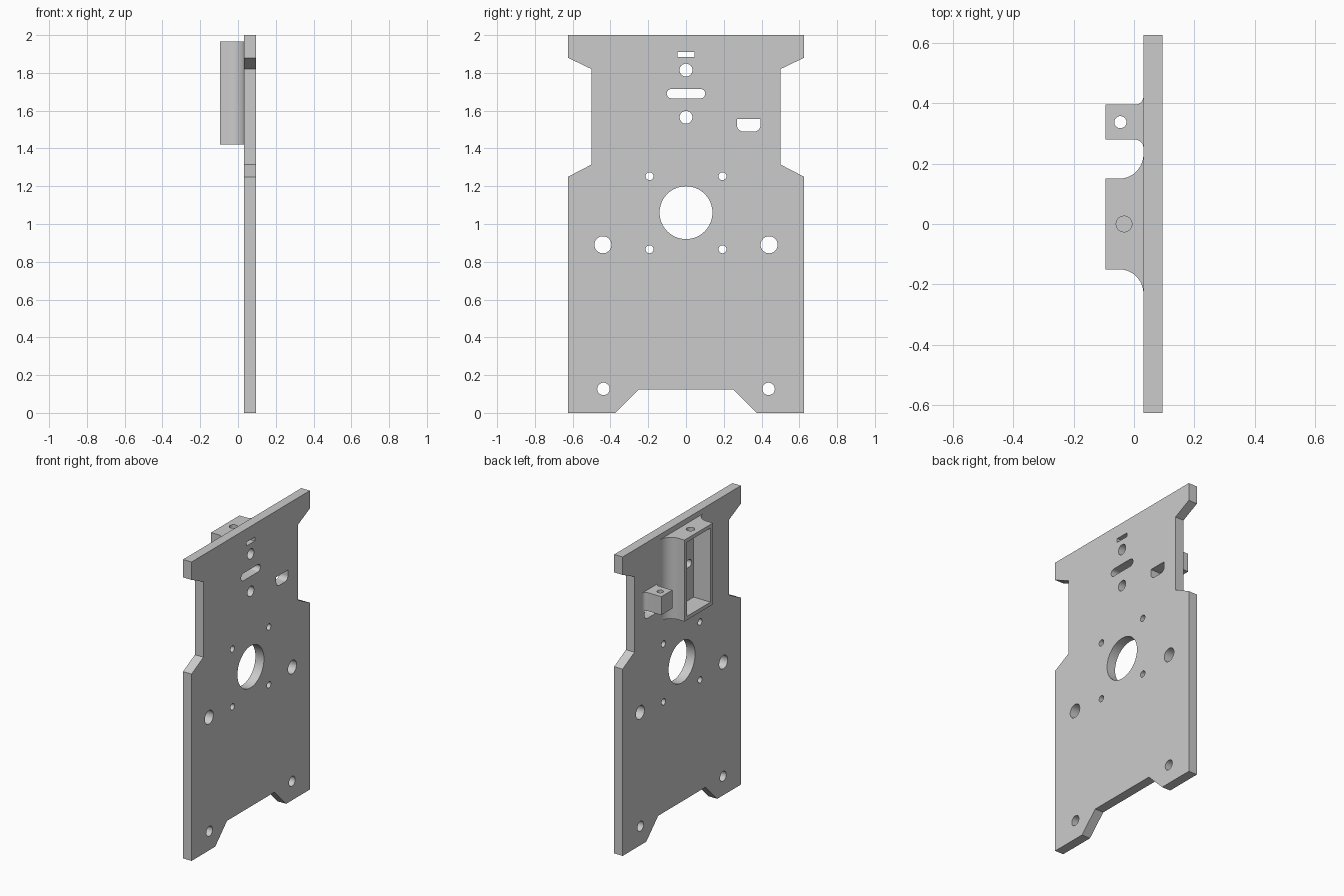
import bpy, bmesh
from math import sin, cos, radians
from mathutils import Matrix

cube = bpy.data.objects.get("Cube")
if cube:
    bpy.data.objects.remove(cube)

grey = bpy.data.materials.new("plain grey")
grey.use_nodes = True
COLOUR = (0.6, 0.6, 0.6, 1)
grey.diffuse_color = COLOUR
grey.node_tree.nodes["Principled BSDF"].inputs["Base Color"].default_value = COLOUR

FACE, BACK = 0.031, 0.094       # plate thickness along x
BOX_Z = (1.42, 1.965)           # open box height
WALL = 0.025


def arc(cx, cy, r, a0, a1, n=12):
    steps = [radians(a0 + (a1 - a0) * i / n) for i in range(n + 1)]
    return [(cx + r * cos(a), cy + r * sin(a)) for a in steps]


def circle(cx, cy, r, n=40):
    return arc(cx, cy, r, 0, 360, n)[:-1]


def rect(x0, x1, y0, y1):
    return [(x0, y0), (x1, y0), (x1, y1), (x0, y1)]


def activate(obj):
    bpy.ops.object.select_all(action='DESELECT')
    obj.select_set(True)
    bpy.context.view_layer.objects.active = obj


def prism(name, loops, lo, hi, along_x=False):
    """Extrude an outline with holes along z, or along x with (y, z) points."""
    curve = bpy.data.curves.new(name, 'CURVE')
    curve.dimensions = '2D'
    curve.fill_mode = 'BOTH'
    curve.extrude = (hi - lo) / 2
    for loop in loops:
        spline = curve.splines.new('POLY')
        spline.points.add(len(loop) - 1)
        for point, (u, v) in zip(spline.points, loop):
            point.co = (u, v, 0, 1)
        spline.use_cyclic_u = True
    obj = bpy.data.objects.new(name, curve)
    bpy.context.collection.objects.link(obj)
    activate(obj)
    bpy.ops.object.convert(target='MESH')
    obj = bpy.context.object
    turn = Matrix(((0, 0, 1, 0), (1, 0, 0, 0), (0, 1, 0, 0), (0, 0, 0, 1)))
    shift = Matrix.Translation((0, 0, (lo + hi) / 2))
    obj.data.transform((turn if along_x else Matrix()) @ shift)
    bm = bmesh.new()
    bm.from_mesh(obj.data)
    bmesh.ops.remove_doubles(bm, verts=bm.verts, dist=1e-5)
    bmesh.ops.dissolve_limit(bm, angle_limit=radians(0.5), verts=bm.verts, edges=bm.edges)
    bmesh.ops.recalc_face_normals(bm, faces=bm.faces)
    bm.to_mesh(obj.data)
    bm.free()
    obj.data.materials.clear()
    obj.data.materials.append(grey)
    return obj


def cut(obj, cutter):
    mod = obj.modifiers.new("cut", 'BOOLEAN')
    mod.object = cutter
    mod.operation = 'DIFFERENCE'
    mod.solver = 'EXACT'
    activate(obj)
    bpy.ops.object.modifier_apply(modifier=mod.name)
    bpy.data.objects.remove(cutter)


# Plate outline, mirrored across y
half = [(0.25, 0.125), (0.375, 0), (0.625, 0), (0.625, 1.25),
        (0.5, 1.315), (0.5, 1.82), (0.625, 1.88), (0.625, 2)]
loops = [half + [(-y, z) for y, z in reversed(half)]]

# Round holes, single then paired
for z, r in ((1.06, 0.14), (1.565, 0.034), (1.815, 0.034)):
    loops.append(circle(0, z, r, 64))
for y, z, r in ((0.193, 1.253, 0.021), (0.193, 0.866, 0.021),
                (0.44, 0.89, 0.045), (0.437, 0.127, 0.033)):
    loops += [circle(s * y, z, r) for s in (-1, 1)]

# Narrow slot, rounded slot and round-bottomed window
loops.append(rect(-0.045, 0.045, 1.885, 1.911))
loops.append(arc(0.077, 1.69, 0.025, -90, 90) + arc(-0.077, 1.69, 0.025, 90, 270))
loops.append(arc(0.302, 1.522, 0.032, 180, 270) + arc(0.362, 1.522, 0.032, 270, 360)
             + [(0.394, 1.557), (0.27, 1.557)])
plate = prism("plate", loops, FACE, BACK, True)

# Open box with flared roots
R = 0.08
flare = arc(FACE - R, 0.15 + R, R, 0, -90, 16) + [(-0.094, 0.15)]
box = prism("open_box", [flare + [(x, -y) for x, y in reversed(flare)]], *BOX_Z)
cut(box, prism("cavity", [rect(-0.2, FACE + 0.02, -0.15 + WALL, 0.15 - WALL)],
               BOX_Z[0] + WALL, BOX_Z[1] - WALL))
cut(box, prism("top_hole", [circle(-0.033, 0, 0.026)], 1.9, 2.1))

# Small drilled lug with flared roots
r = 0.027
lug = prism("drilled_lug", [
    arc(FACE - r, 0.395 + r, r, 0, -90) + [(-0.094, 0.395), (-0.094, 0.279)]
    + arc(FACE - r, 0.279 - r, r, 90, 0), circle(-0.045, 0.337, 0.02)], 1.557, 1.68)

for obj in (plate, box, lug):
    activate(obj)
    bpy.ops.object.shade_smooth_by_angle(angle=radians(30))
